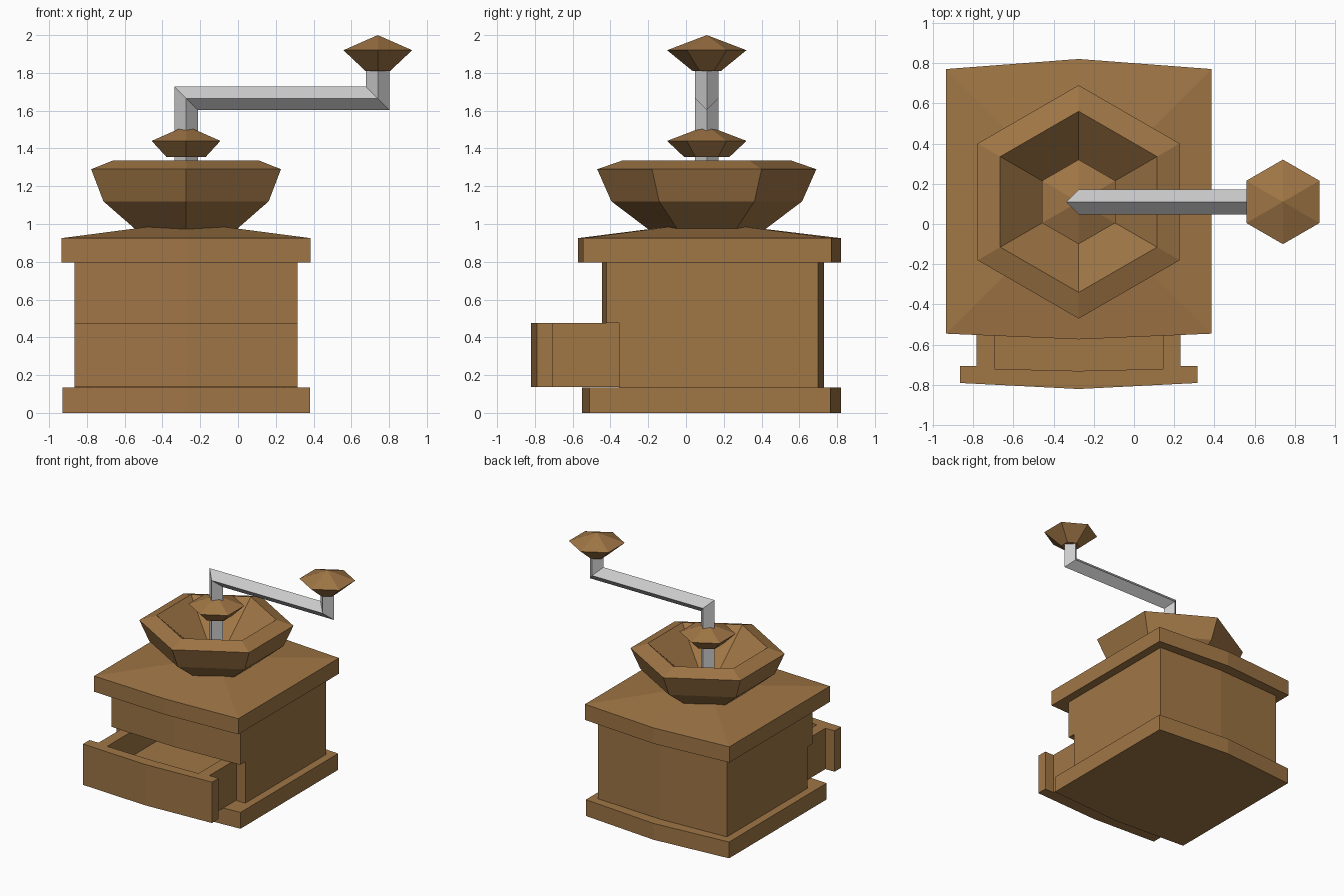
import bpy, bmesh, math

if "Cube" in bpy.data.objects:
    bpy.data.objects.remove(bpy.data.objects["Cube"])

CX, CY = -0.275, 0.11          # axis of the grinder body

wood = bpy.data.materials.new("wood")
wood.diffuse_color = (0.35, 0.18, 0.06, 1)
wood.use_nodes = True
wood.node_tree.nodes["Principled BSDF"].inputs["Base Color"].default_value = wood.diffuse_color


def loft(name, rings, mat=wood):
    """Skin a list of equal-length point rings and cap both ends."""
    bm = bmesh.new()
    loops = [[bm.verts.new(p) for p in ring] for ring in rings]
    n = len(loops[0])
    for a, b in zip(loops, loops[1:]):
        for i in range(n):
            j = (i + 1) % n
            bm.faces.new((a[i], a[j], b[j], b[i]))
    bm.faces.new(loops[0][::-1])
    bm.faces.new(loops[-1])
    bmesh.ops.remove_doubles(bm, verts=bm.verts[:], dist=1e-5)
    bmesh.ops.recalc_face_normals(bm, faces=bm.faces[:])
    mesh = bpy.data.meshes.new(name)
    bm.to_mesh(mesh)
    bm.free()
    ob = bpy.data.objects.new(name, mesh)
    bpy.context.collection.objects.link(ob)
    if mat:
        mesh.materials.append(mat)
    return ob


def level(outline, z):
    return [(x, y, z) for x, y in outline]


def prism(name, outline, z0, z1):
    return loft(name, [level(outline, z0), level(outline, z1)])


def bulged(hw, front, front_mid, back, back_mid):
    """Rectangle whose front and back edges bow at the middle."""
    l, r = CX - hw, CX + hw
    return [(l, front), (CX, front_mid), (r, front),
            (r, back), (CX, back_mid), (l, back)]


def hex_turned(name, x, profile):
    """Six-sided turned part from (radius, z) pairs."""
    angles = [math.radians(90 + 60 * i) for i in range(6)]
    return loft(name, [[(x + r * math.cos(a), CY + r * math.sin(a), z)
                        for a in angles] for r, z in profile])


def cut(ob, cutter):
    cutter.hide_render = True
    cutter.hide_viewport = True
    mod = ob.modifiers.new("cut", 'BOOLEAN')
    mod.operation = 'DIFFERENCE'
    mod.solver = 'EXACT'
    mod.object = cutter


# Plinth and lid, the lid rising gently to the hopper
prism("base", bulged(0.655, -0.51, -0.55, 0.765, 0.82), 0, 0.135)
lid = bulged(0.66, -0.545, -0.573, 0.77, 0.82)
lid_top = bulged(0.2, CY - 0.2, CY - 0.21, CY + 0.2, CY + 0.21)
loft("lid", [level(lid, 0.795), level(lid, 0.925), level(lid_top, 0.985)])

# Body with a drawer recess cut from the front
body = prism("body", bulged(0.59, -0.42, -0.445, 0.70, 0.73), 0.135, 0.795)
s = 0.512
recess = prism("drawer_recess_cutter",
               [(CX - 0.8, -0.6), (CX + 0.8, -0.6), (CX + 0.8, -0.355),
                (CX + s, -0.355), (CX + s, 0.6), (CX - s, 0.6),
                (CX - s, -0.355), (CX - 0.8, -0.355)], 0.1, 0.477)
cut(body, recess)

# Pulled-out drawer: wide bowed front, narrower tray, hollow inside
w, t = 0.59, 0.507
drawer = prism("drawer",
               [(CX - w, -0.79), (CX, -0.82), (CX + w, -0.79),
                (CX + w, -0.705), (CX + t, -0.705), (CX + t, 0.25),
                (CX - t, 0.25), (CX - t, -0.705), (CX - w, -0.705)],
               0.137, 0.475)
pocket = prism("drawer_pocket_cutter",
               bulged(0.418, -0.72, -0.73, 0.16, 0.16), 0.27, 0.6)
cut(drawer, pocket)

# Hexagonal hopper bowl, cap on the shaft and crank knob
hex_turned("hopper", CX, [(0.30, 0.965), (0.505, 1.12), (0.58, 1.29),
                          (0.45, 1.335), (0.15, 1.07)])
hex_turned("shaft_cap", CX, [(0.12, 1.355), (0.21, 1.44), (0, 1.52)])
hex_turned("crank_knob", 0.74, [(0.075, 1.81), (0.21, 1.92), (0, 2.0)])

# Square crank rod, set on edge, with mitred bends: (x, z, side dx, side dz)
a = 0.062
path = [(CX, 1.0, -a, 0), (CX, 1.665, -a, a),
        (0.74, 1.665, -a, a), (0.74, 1.88, -a, 0)]
loft("crank", [[(x + dx, CY, z + dz), (x, CY + a, z),
                (x - dx, CY, z - dz), (x, CY - a, z)]
               for x, z, dx, dz in path], None)
